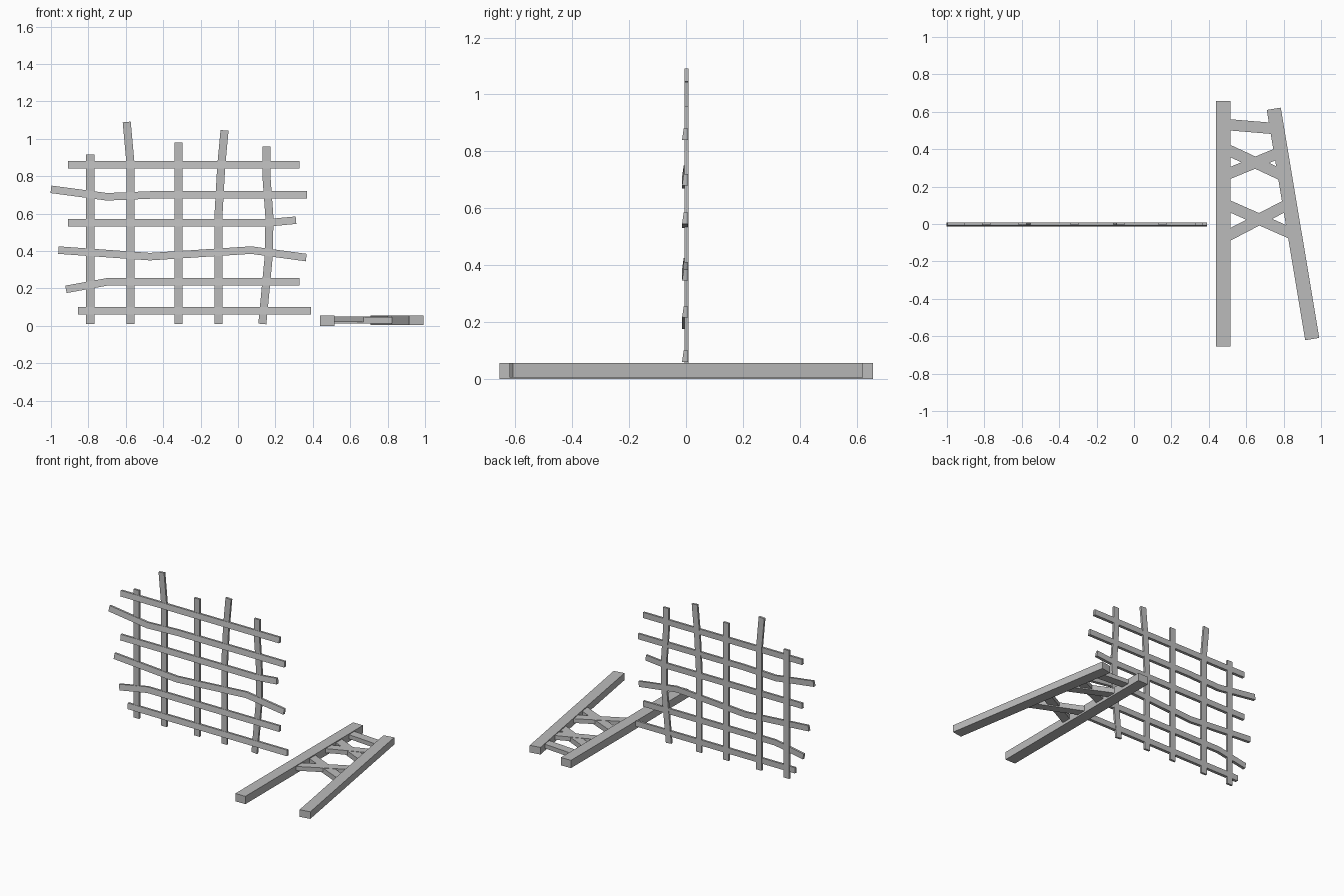
import bpy
import bmesh
from mathutils import Vector

cube = bpy.data.objects.get("Cube")
if cube:
    bpy.data.objects.remove(cube, do_unlink=True)

wood = bpy.data.materials.new("weathered grey")
wood.use_nodes = True
GREY = (0.5, 0.5, 0.5, 1)
wood.diffuse_color = GREY
wood.node_tree.nodes["Principled BSDF"].inputs["Base Color"].default_value = GREY


def upright(p, depth):
    """Place a flat path point on the standing lattice."""
    return (p.x, depth, p.y)


def lying(p, depth):
    """Place a flat path point on the ground frame."""
    return (p.x, p.y, depth)


def beam(name, path, section, place):
    """Sweep a four-cornered section (side, depth) along a mitred flat path."""
    pts = [Vector(p) for p in path]
    dirs = [(b - a).normalized() for a, b in zip(pts, pts[1:])]
    bm = bmesh.new()
    rings = []
    for i, p in enumerate(pts):
        before, after = dirs[max(i - 1, 0)], dirs[min(i, len(dirs) - 1)]
        t = (before + after).normalized()
        normal = Vector((-t.y, t.x)) / t.dot(after)
        rings.append([bm.verts.new(place(p + normal * s, d)) for s, d in section])
    n = len(section)
    for a, b in zip(rings, rings[1:]):
        for k in range(n):
            bm.faces.new((a[k], a[(k + 1) % n], b[(k + 1) % n], b[k]))
    bm.faces.new(rings[0])
    bm.faces.new(rings[-1])
    bmesh.ops.recalc_face_normals(bm, faces=bm.faces)
    mesh = bpy.data.meshes.new(name)
    bm.to_mesh(mesh)
    bm.free()
    mesh.materials.append(wood)
    obj = bpy.data.objects.new(name, mesh)
    bpy.context.collection.objects.link(obj)
    return obj


def box(width, low, high):
    h = width / 2
    return [(-h, low), (h, low), (h, high), (-h, high)]


# Lattice rails, with a sloping front face
rail = [(-0.02, -0.014), (0.02, -0.008), (0.02, 0.007), (-0.02, 0.007)]
rails = [
    [(-0.855, 0.08), (0.39, 0.08)],
    [(-0.92, 0.195), (-0.70, 0.235), (0.33, 0.235)],
    [(-0.96, 0.405), (-0.47, 0.37), (0.07, 0.405), (0.365, 0.365)],
    [(-0.91, 0.55), (0.15, 0.55), (0.31, 0.565)],
    [(-1.0, 0.73), (-0.70, 0.69), (-0.46, 0.70), (0.37, 0.70)],
    [(-0.91, 0.86), (0.33, 0.86)],
]
for i, path in enumerate(rails):
    beam(f"lattice_rail_{i + 1}", path, rail, upright)

# Lattice uprights
posts = [
    [(-0.79, 0.01), (-0.79, 0.915)],
    [(-0.575, 0.01), (-0.575, 0.87), (-0.595, 1.09)],
    [(-0.317, 0.01), (-0.317, 0.98)],
    [(-0.105, 0.01), (-0.105, 0.58), (-0.09, 0.85), (-0.072, 1.045)],
    [(0.13, 0.01), (0.165, 0.38), (0.168, 0.58), (0.152, 0.8), (0.152, 0.96)],
]
for i, path in enumerate(posts):
    beam(f"lattice_post_{i + 1}", path, box(0.043, -0.006, 0.009), upright)

# Ground frame: two long beams
beam("straight_beam", [(0.477, -0.655), (0.477, 0.658)], box(0.078, 0, 0.055), lying)
beam("slanted_beam", [(0.953, -0.615), (0.747, 0.616)], box(0.076, 0.005, 0.055), lying)

# Ground frame: end brace and two crossed pairs
braces = {
    "end_brace": ([(0.50, 0.531), (0.755, 0.51)], 0.02, 0.05),
    "rear_cross_a": ([(0.50, 0.397), (0.79, 0.262)], 0.012, 0.048),
    "rear_cross_b": ([(0.50, 0.267), (0.77, 0.378)], 0.02, 0.05),
    "front_cross_a": ([(0.50, 0.10), (0.84, -0.05)], 0.012, 0.048),
    "front_cross_b": ([(0.50, -0.063), (0.81, 0.098)], 0.02, 0.05),
}
for name, (path, low, high) in braces.items():
    beam(name, path, box(0.06, low, high), lying)
